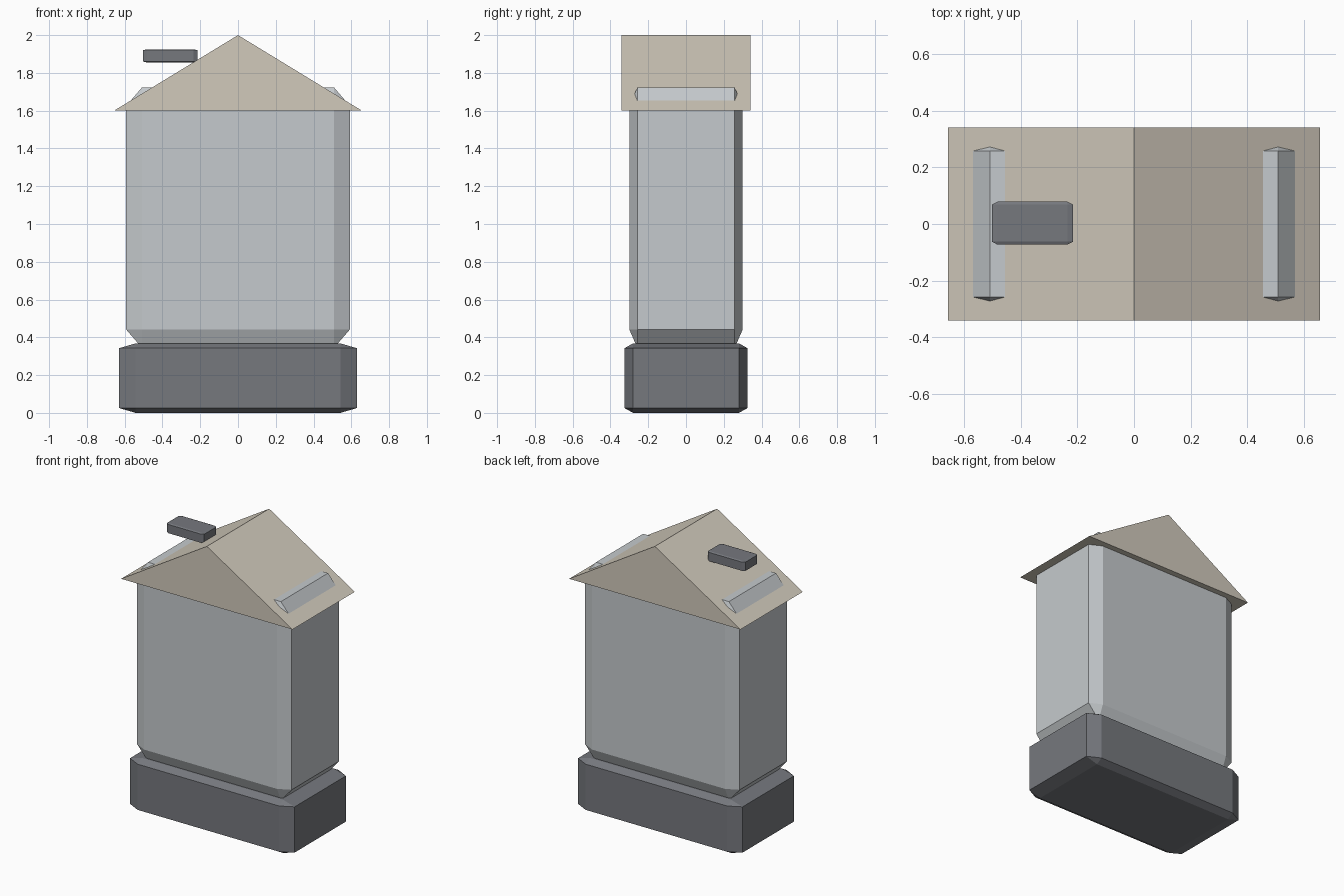
import bpy
import bmesh
from mathutils import Vector

default = bpy.data.objects.get("Cube")
if default:
    bpy.data.objects.remove(default, do_unlink=True)


def make_material(name, rgb):
    mat = bpy.data.materials.new(name)
    mat.use_nodes = True
    colour = (*rgb, 1.0)
    mat.diffuse_color = colour
    mat.node_tree.nodes["Principled BSDF"].inputs["Base Color"].default_value = colour
    return mat


def finish(name, bm, mat):
    bmesh.ops.recalc_face_normals(bm, faces=bm.faces[:])
    mesh = bpy.data.meshes.new(name)
    bm.to_mesh(mesh)
    bm.free()
    mesh.materials.append(mat)
    obj = bpy.data.objects.new(name, mesh)
    bpy.context.collection.objects.link(obj)
    return obj


def chamfered_box(name, low, high, mat, chamfer=0.14):
    """Bevelled cube stretched to fit, so chamfers scale with each axis."""
    low, high = Vector(low), Vector(high)
    bm = bmesh.new()
    bmesh.ops.create_cube(bm, size=2)
    bmesh.ops.bevel(bm, geom=bm.edges[:], offset=chamfer, segments=1,
                    affect='EDGES', profile=0.5)
    bmesh.ops.scale(bm, vec=(high - low) / 2, verts=bm.verts[:])
    bmesh.ops.translate(bm, vec=(high + low) / 2, verts=bm.verts[:])
    return finish(name, bm, mat)


def gable(name, half_width, half_depth, eave, ridge, mat):
    """Triangular profile extruded from front to back."""
    bm = bmesh.new()
    profile = [(-half_width, eave), (half_width, eave), (0, ridge)]
    face = bm.faces.new([bm.verts.new((x, -half_depth, z)) for x, z in profile])
    result = bmesh.ops.extrude_face_region(bm, geom=[face])
    verts = [v for v in result["geom"] if isinstance(v, bmesh.types.BMVert)]
    bmesh.ops.translate(bm, vec=(0, 2 * half_depth, 0), verts=verts)
    # Extrusion removes nothing from the front, so both ends stay closed
    return finish(name, bm, mat)


dark_stone = make_material("dark stone", (0.18, 0.188, 0.207))
pale_wall = make_material("pale wall", (0.56, 0.59, 0.61))
beige_roof = make_material("beige roof", (0.64, 0.59, 0.50))

# Foundation, walls and roof
chamfered_box("foundation", (-0.63, -0.326, 0), (0.63, 0.326, 0.368), dark_stone)
chamfered_box("walls", (-0.592, -0.3, 0.345), (0.592, 0.3, 1.722), pale_wall)
gable("roof", 0.656, 0.341, 1.6, 2.0, beige_roof)

# Flat chimney block resting on the right slope
chamfered_box("chimney", (-0.502, -0.073, 1.855), (-0.215, 0.079, 1.925), dark_stone)
